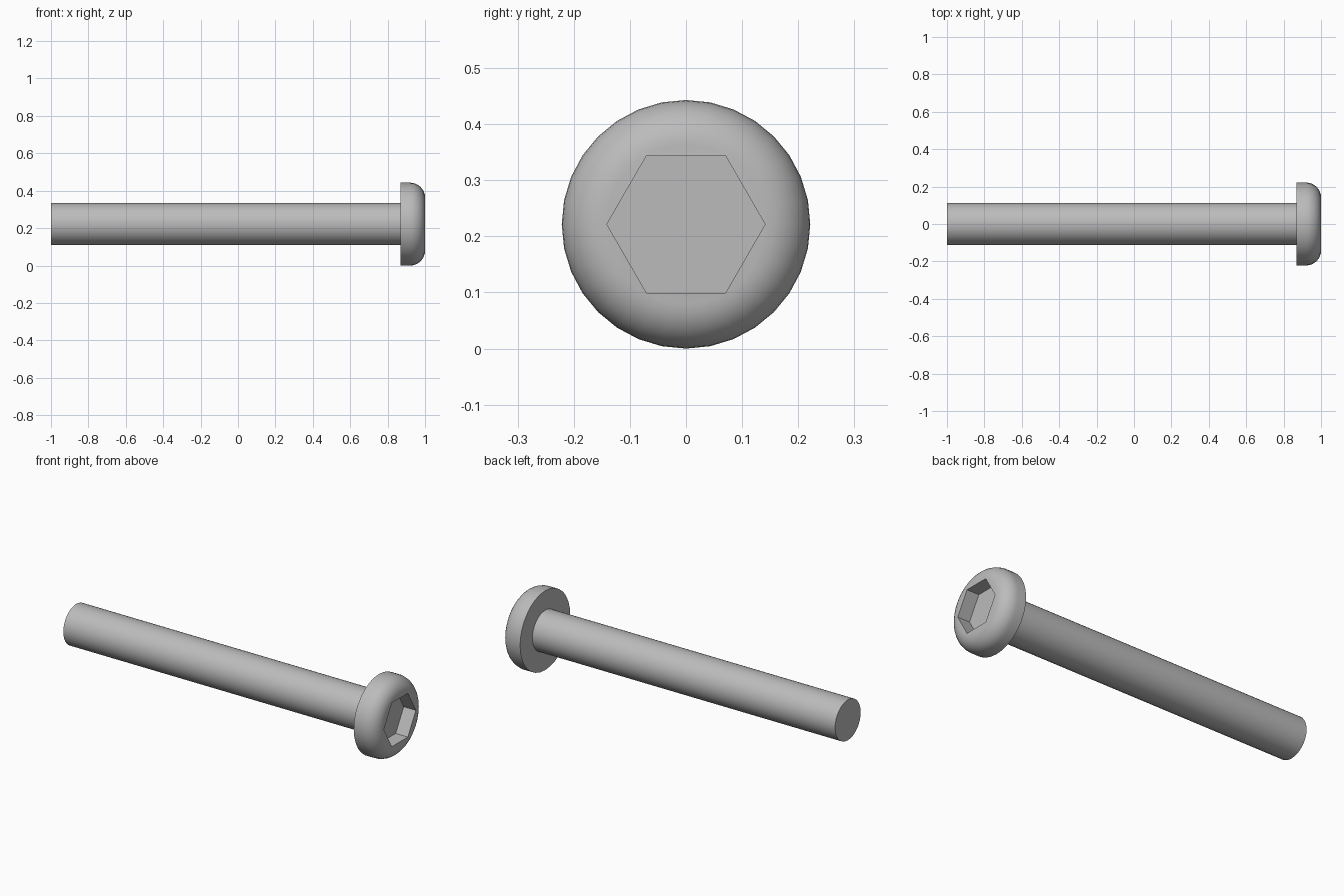
import bpy, bmesh
from math import sin, cos, pi, radians
from mathutils import Matrix, Vector

cube = bpy.data.objects.get("Cube")
if cube:
    bpy.data.objects.remove(cube, do_unlink=True)

HEAD_R, SHAFT_R = 0.2215, 0.113
HEAD_BACK, ROUND, SEGMENTS = 0.87, 0.08, 32
SOCKET_R, SOCKET_DEPTH = 0.141, 0.075

steel = bpy.data.materials.new("grey_steel")
steel.use_nodes = True
steel.diffuse_color = (0.5, 0.5, 0.5, 1)
steel.node_tree.nodes["Principled BSDF"].inputs["Base Color"].default_value = (0.5, 0.5, 0.5, 1)


def add_object(name, bm):
    bmesh.ops.recalc_face_normals(bm, faces=bm.faces)
    mesh = bpy.data.meshes.new(name)
    bm.to_mesh(mesh)
    bm.free()
    mesh.materials.append(steel)
    obj = bpy.data.objects.new(name, mesh)
    bpy.context.collection.objects.link(obj)
    return obj


# Bolt: shaft and rounded head turned about the x axis
arc = [(1 - ROUND + ROUND * sin(a), HEAD_R - ROUND + ROUND * cos(a))
       for a in (i * pi / 16 for i in range(9))]
profile = [(-1, 0), (-1, SHAFT_R), (HEAD_BACK, SHAFT_R), (HEAD_BACK, HEAD_R)] + arc + [(1, 0)]
bm = bmesh.new()
verts = [bm.verts.new((x, 0, r)) for x, r in profile]
edges = [bm.edges.new(pair) for pair in zip(verts, verts[1:])]
bmesh.ops.spin(bm, geom=verts + edges, cent=(0, 0, 0), axis=(1, 0, 0),
               angle=2 * pi, steps=SEGMENTS, use_merge=True)
bmesh.ops.remove_doubles(bm, verts=bm.verts, dist=0.0001)
# Merge the flat end fans into single caps
for end in (-1, 1):
    cap = [f for f in bm.faces if all(abs(v.co.x - end) < 0.0001 for v in f.verts)]
    bmesh.ops.dissolve_faces(bm, faces=cap, use_verts=True)
bmesh.ops.translate(bm, verts=bm.verts, vec=(0, 0, HEAD_R))
bolt = add_object("bolt", bm)

# Hexagonal drive socket, corners on the y axis
bm = bmesh.new()
corners = [bm.verts.new((1 - SOCKET_DEPTH, SOCKET_R * cos(i * pi / 3),
                         HEAD_R + SOCKET_R * sin(i * pi / 3))) for i in range(6)]
floor = bm.faces.new(corners)
wall = bmesh.ops.extrude_face_region(bm, geom=[floor], use_keep_orig=True)["geom"]
bmesh.ops.translate(bm, vec=(SOCKET_DEPTH + 0.1, 0, 0),
                    verts=[v for v in wall if isinstance(v, bmesh.types.BMVert)])
cutter = add_object("socket_cutter", bm)
cutter.hide_render = True

cut = bolt.modifiers.new("socket", 'BOOLEAN')
cut.operation, cut.solver, cut.object = 'DIFFERENCE', 'EXACT', cutter
bpy.ops.object.select_all(action='DESELECT')
bpy.context.view_layer.objects.active = bolt
bolt.select_set(True)
bpy.ops.object.modifier_apply(modifier=cut.name)
bpy.data.objects.remove(cutter, do_unlink=True)
bpy.ops.object.shade_smooth_by_angle(angle=radians(35))
